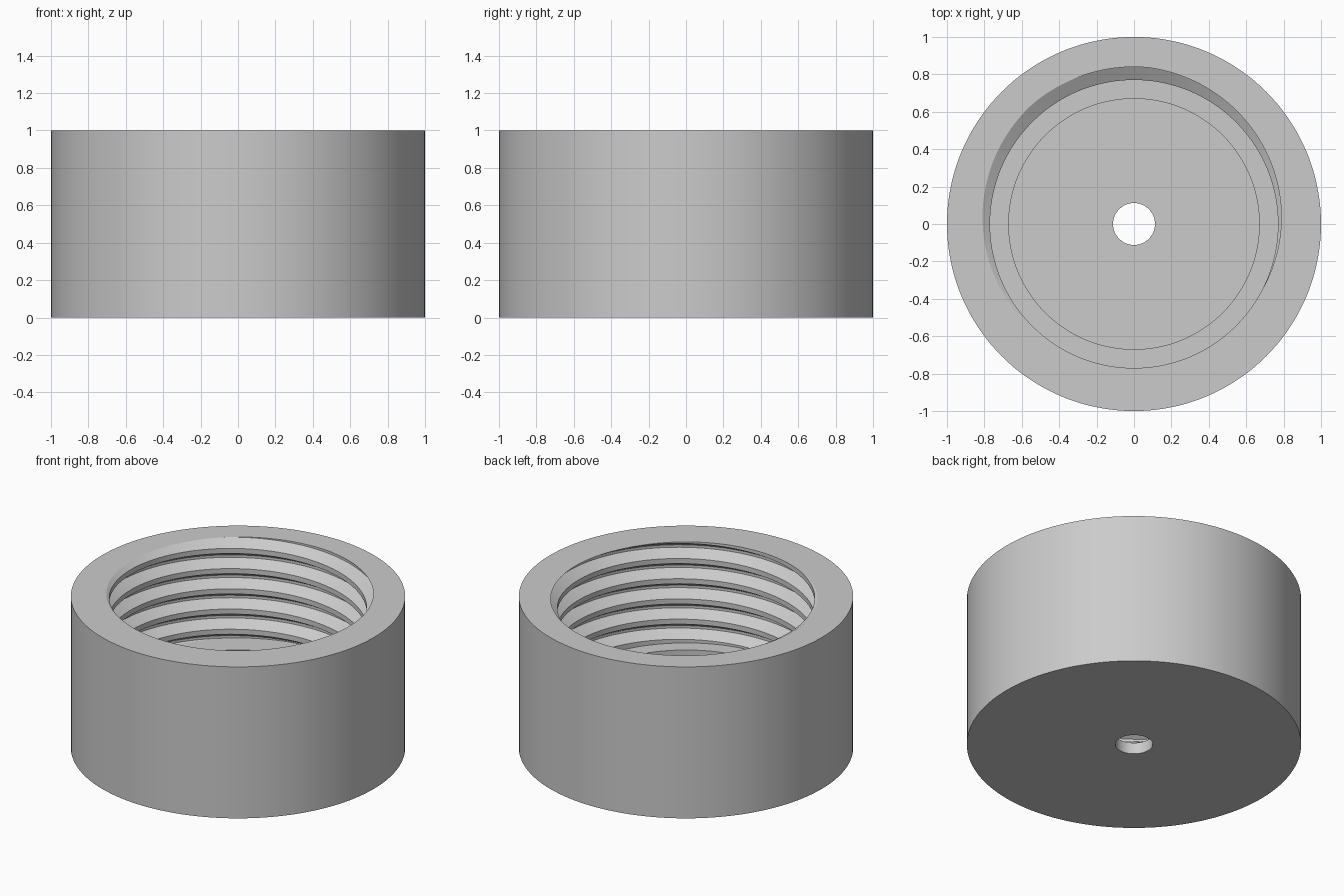
import bpy, bmesh, math

if "Cube" in bpy.data.objects:
    bpy.data.objects.remove(bpy.data.objects["Cube"])

SEGS = 144                   # columns around the axis
PITCH = 2 / 15               # thread pitch
CREST, ROOT = 0.77, 0.84     # thread radii
LEDGE_Z, LEDGE_R = 0.333, 0.67
FLOOR_Z, HOLE_R = 0.075, 0.112

# Thread profile over one pitch, going down: (fraction of pitch, radius)
PROFILE = [(0, CREST), (0.3125, ROOT), (0.4375, ROOT), (0.75, CREST), (1, CREST)]


def thread_radius(frac):
    for (a, ra), (b, rb) in zip(PROFILE, PROFILE[1:]):
        if frac <= b:
            return ra + (rb - ra) * (frac - a) / (b - a)
    return CREST


def column(angle):
    """Closed cross-section (radius, z) at one angle, with the helix clipped to the bore."""
    base = 1.06 + PITCH * (angle / math.tau - 0.375)
    pts = [(HOLE_R, 0), (1, 0), (1, 1)]
    for turn in range(1, -8, -1):
        for frac, radius in PROFILE[:-1]:
            z = base + PITCH * (turn - frac)
            if not LEDGE_Z < z < 1:
                z = min(max(z, LEDGE_Z), 1)
                radius = thread_radius(((base - z) / PITCH) % 1)
            pts.append((radius, z))
    return pts + [(LEDGE_R, LEDGE_Z), (LEDGE_R, FLOOR_Z), (HOLE_R, FLOOR_Z)]


# Threaded cap: outer wall, rim, helical thread, ledge, floor and centre hole
bm = bmesh.new()
rings = []
for s in range(SEGS + 1):
    a = math.tau * s / SEGS
    rings.append([bm.verts.new((r * math.cos(a), r * math.sin(a), z)) for r, z in column(a)])
for left, right in zip(rings, rings[1:]):
    for i in range(len(left)):
        j = (i + 1) % len(left)
        bm.faces.new((left[i], right[i], right[j], left[j]))
bmesh.ops.remove_doubles(bm, verts=bm.verts[:], dist=1e-5)
bmesh.ops.dissolve_degenerate(bm, edges=bm.edges[:], dist=1e-5)
bmesh.ops.recalc_face_normals(bm, faces=bm.faces[:])

mesh = bpy.data.meshes.new("threaded_cap")
bm.to_mesh(mesh)
bm.free()
cap = bpy.data.objects.new("threaded_cap", mesh)
bpy.context.collection.objects.link(cap)

grey = bpy.data.materials.new("light grey")
grey.diffuse_color = (0.6, 0.6, 0.6, 1)
grey.use_nodes = True
grey.node_tree.nodes["Principled BSDF"].inputs["Base Color"].default_value = grey.diffuse_color
mesh.materials.append(grey)

bpy.context.view_layer.objects.active = cap
cap.select_set(True)
bpy.ops.object.shade_smooth_by_angle(angle=math.radians(25))
